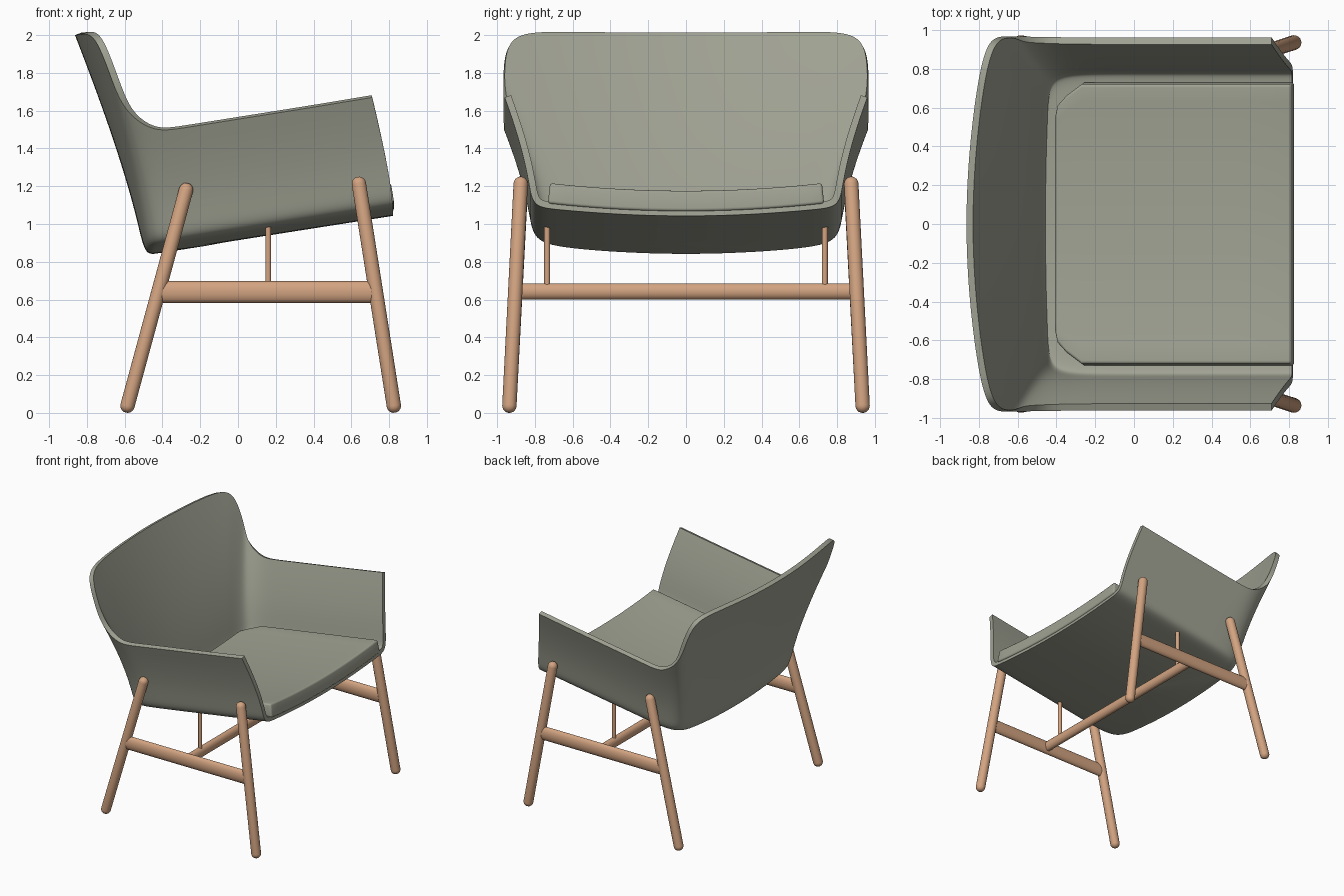
import bpy, bmesh, math
from mathutils import Vector

if "Cube" in bpy.data.objects:
    bpy.data.objects.remove(bpy.data.objects["Cube"])


def material(name, rgb):
    m = bpy.data.materials.new(name)
    m.diffuse_color = (*rgb, 1)
    m.use_nodes = True
    m.node_tree.nodes["Principled BSDF"].inputs["Base Color"].default_value = m.diffuse_color
    return m


FABRIC = material("grey green fabric", (0.35, 0.36, 0.29))
WOOD = material("light wood", (0.65, 0.37, 0.22))


def make_object(name, bm, mat):
    me = bpy.data.meshes.new(name)
    bm.to_mesh(me)
    bm.free()
    me.materials.append(mat)
    for p in me.polygons:
        p.use_smooth = True
    ob = bpy.data.objects.new(name, me)
    bpy.context.collection.objects.link(ob)
    return ob


def smooth(ob):
    bpy.ops.object.select_all(action='DESELECT')
    bpy.context.view_layer.objects.active = ob
    ob.select_set(True)
    for mod in list(ob.modifiers):
        bpy.ops.object.modifier_apply(modifier=mod.name)
    bpy.ops.object.shade_smooth_by_angle(angle=math.radians(40))


def floor_z(x, y):
    # tilted, slightly sagging seat underside
    return 0.84 + 0.157 * (x + 0.45) + 0.05 * (y / 0.8) ** 2


# Shell: columns run from the arm front around to the back centre
# (wall foot x, y, rim x, y, z)
COLUMNS = [
    (0.82, 0.82, 0.71, 0.96, 1.67), (0.40, 0.82, 0.35, 0.96, 1.61),
    (0.00, 0.82, 0.00, 0.96, 1.555), (-0.22, 0.82, -0.31, 0.96, 1.505),
    (-0.38, 0.81, -0.45, 0.965, 1.485), (-0.46, 0.76, -0.61, 0.965, 1.60),
    (-0.485, 0.66, -0.68, 0.97, 1.80), (-0.49, 0.56, -0.75, 0.95, 1.98),
    (-0.495, 0.44, -0.80, 0.78, 2.01), (-0.50, 0.22, -0.85, 0.40, 2.0),
    (-0.50, 0.00, -0.87, 0.00, 2.0)]
bm = bmesh.new()
grid = []
for bx, by, rx, ry, rz in COLUMNS:
    sx = max(bx, -0.1)
    col = []
    for f in (0, 0.45, 0.84, 0.985):          # seat floor, spine to foot
        x, y = sx + (bx - sx) * f, by * f
        col.append((x, y, floor_z(x, y)))
    z0 = floor_z(bx, by) + 0.02
    for h in (0.14, 0.35, 0.57, 0.8, 1.0):    # flaring wall
        col.append((bx + (rx - bx) * h ** 1.25, by + (ry - by) * h ** 1.5,
                    z0 + (rz - z0) * h))
    grid.append([bm.verts.new(p) for p in col])
for a, b in zip(grid, grid[1:]):
    for j in range(len(a) - 1):
        bm.faces.new((a[j], b[j], b[j + 1], a[j + 1]))
bmesh.ops.remove_doubles(bm, verts=bm.verts, dist=0.0005)
shell = make_object("seat_shell", bm, FABRIC)
mod = shell.modifiers.new("mirror", 'MIRROR')
mod.use_axis = (False, True, False)
mod.merge_threshold = 0.001
mod = shell.modifiers.new("subdivide", 'SUBSURF')
mod.levels = mod.render_levels = 3
mod.boundary_smooth = 'PRESERVE_CORNERS'
mod = shell.modifiers.new("thickness", 'SOLIDIFY')
mod.thickness = 0.036
mod.offset = -1
smooth(shell)

# Cushion: curved pad with rounded rear corners
bm = bmesh.new()
rows = []
for x, w in ((-0.41, 0.54), (-0.395, 0.61), (-0.35, 0.66), (-0.27, 0.72), (0, 0.72),
             (0.27, 0.72), (0.54, 0.72), (0.81, 0.72)):
    rows.append([bm.verts.new((x, w * k / 8, floor_z(x, w * k / 8) + 0.14))
                 for k in range(-8, 9)])
for a, b in zip(rows, rows[1:]):
    for k in range(16):
        bm.faces.new((a[k], b[k], b[k + 1], a[k + 1]))
cushion = make_object("seat_cushion", bm, FABRIC)
mod = cushion.modifiers.new("thickness", 'SOLIDIFY')
mod.thickness = 0.11
mod.offset = -1
mod = cushion.modifiers.new("round", 'BEVEL')
mod.width = 0.03
mod.segments = 4
mod.limit_method = 'ANGLE'
mod.angle_limit = math.radians(50)
smooth(cushion)


def rod(name, p, q, r, r2=None, dome=False):
    # bar from p to q; r2 is the vertical half-height, dome rounds the ends
    p, q = Vector(p), Vector(q)
    d = q - p
    axis = d.normalized()
    side = axis.cross(Vector((0, 0, 1)))
    side = side.normalized() if side.length > 0.01 else Vector((1, 0, 0))
    up = side.cross(axis)
    r2 = r2 or r
    angles = [math.pi / 2 * i / 5 for i in range(5)] if dome else [0]
    stations = [(p - axis * r * math.sin(a), math.cos(a)) for a in reversed(angles)]
    stations += [(q + axis * r * math.sin(a), math.cos(a)) for a in angles]
    bm = bmesh.new()
    rings = []
    for c, s in stations:
        rings.append([bm.verts.new(c + side * r * s * math.cos(t) + up * r2 * s * math.sin(t))
                      for t in (2 * math.pi * k / 24 for k in range(24))])
    for a, b in zip(rings, rings[1:]):
        for k in range(24):
            n = (k + 1) % 24
            bm.faces.new((a[k], a[n], b[n], b[k]))
    bm.faces.new(rings[0])
    bm.faces.new(rings[-1])
    bmesh.ops.recalc_face_normals(bm, faces=bm.faces)
    smooth(make_object(name, bm, WOOD))


# Wooden frame, both sides
for s, tag in ((1, "left"), (-1, "right")):
    rod("front_leg_" + tag, (0.825, s * 0.935, 0.038), (0.64, s * 0.875, 1.213), 0.038, dome=True)
    rod("rear_leg_" + tag, (-0.585, s * 0.935, 0.038), (-0.275, s * 0.875, 1.18), 0.038, dome=True)
    rod("side_rail_" + tag, (-0.42, s * 0.905, 0.64), (0.73, s * 0.905, 0.64), 0.03, 0.057)
    rod("support_pin_" + tag, (0.16, s * 0.735, 0.65), (0.16, s * 0.735, 0.99), 0.0155)
rod("cross_rail", (0.16, -0.9, 0.643), (0.16, 0.9, 0.643), 0.032, 0.043)
